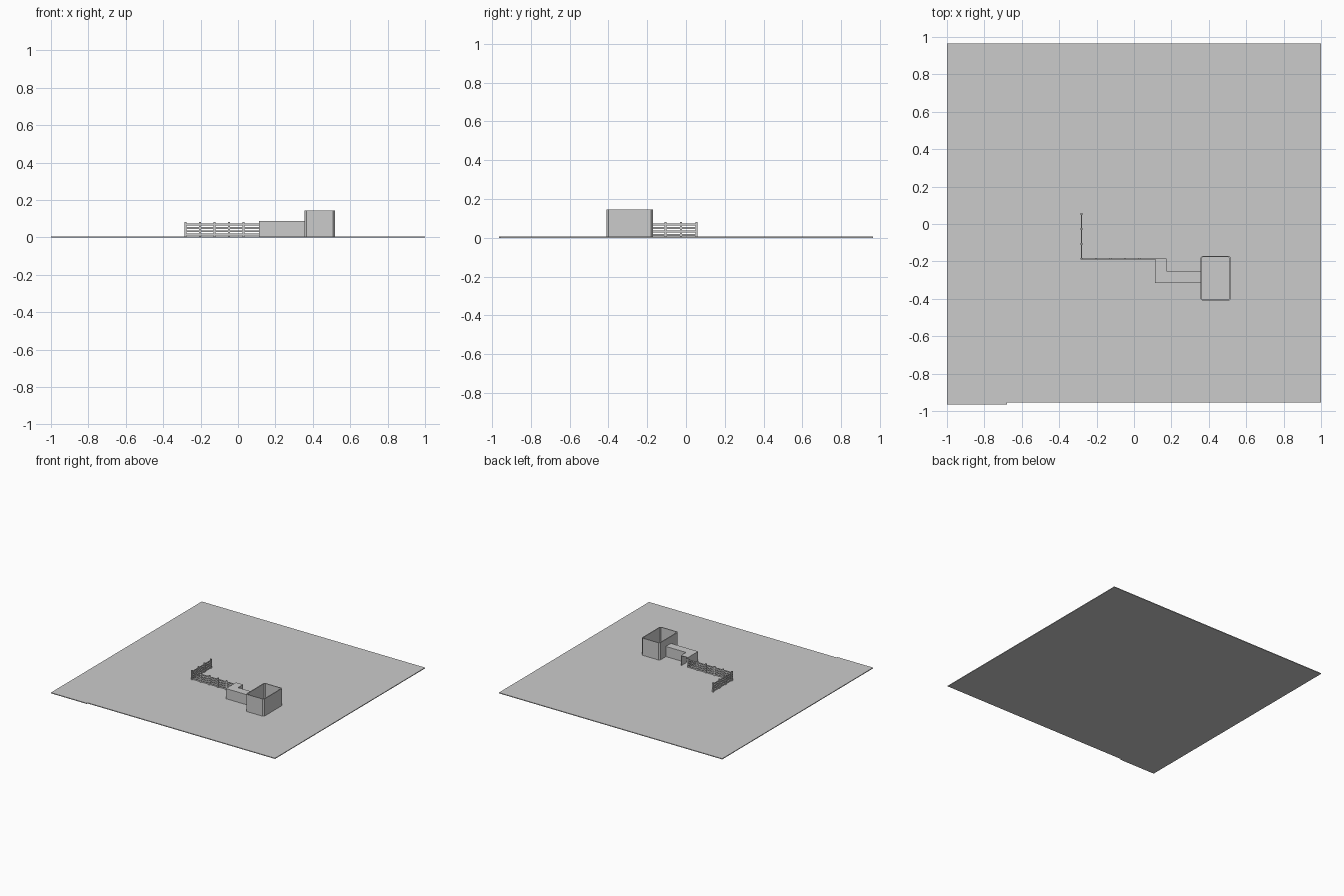
import bpy, bmesh

if "Cube" in bpy.data.objects:
    bpy.data.objects.remove(bpy.data.objects["Cube"])

GROUND = 0.006


def mesh_object(name, bm):
    bmesh.ops.recalc_face_normals(bm, faces=bm.faces)
    me = bpy.data.meshes.new(name)
    bm.to_mesh(me)
    bm.free()
    ob = bpy.data.objects.new(name, me)
    bpy.context.collection.objects.link(ob)
    return ob


def prism(name, outline, z0, z1):
    """Extrude a flat outline upwards into a closed solid."""
    bm = bmesh.new()
    face = bm.faces.new([bm.verts.new((x, y, z0)) for x, y in outline])
    top = bmesh.ops.extrude_face_region(bm, geom=[face])
    for v in top["geom"]:
        if isinstance(v, bmesh.types.BMVert):
            v.co.z = z1
    return mesh_object(name, bm)


def box(name, x0, x1, y0, y1, z0, z1):
    return prism(name, [(x0, y0), (x1, y0), (x1, y1), (x0, y1)], z0, z1)


def chamfered(x0, x1, y0, y1, c):
    return [(x0 + c, y0), (x1 - c, y0), (x1, y0 + c), (x1, y1 - c),
            (x1 - c, y1), (x0 + c, y1), (x0, y1 - c), (x0, y0 + c)]


# Ground slab with a shallow step along the front edge
prism("ground_slab", [(-1, -0.965), (-0.68, -0.965), (-0.68, -0.955),
                      (1, -0.955), (1, 0.965), (-1, 0.965)], 0, GROUND)

# Open-topped room: ring of walls with clipped corners
bm = bmesh.new()
rings = []
for inset, c in ((0, 0.01), (0.007, 0.006)):
    pts = chamfered(0.355 + inset, 0.518 - inset, -0.41 + inset, -0.17 - inset, c)
    for z in (GROUND, 0.145):
        rings.append([bm.verts.new((x, y, z)) for x, y in pts])
for a, b in ((0, 1), (1, 3), (3, 2), (2, 0)):
    for i in range(8):
        j = (i + 1) % 8
        bm.faces.new((rings[a][i], rings[a][j], rings[b][j], rings[b][i]))
mesh_object("room_walls", bm)

# L-shaped covered passage: thin walls and roof, open at its far end
X0, X1, X2 = 0.112, 0.175, 0.355
Y0, Y1, Y2 = -0.315, -0.25, -0.185
T, H = 0.003, 0.088
box("passage_front_wall", X0, X2, Y0, Y0 + T, GROUND, H - T)
box("passage_left_wall", X0, X0 + T, Y0 + T, Y2, GROUND, H - T)
box("passage_back_wall", X1, X2, Y1 - T, Y1, GROUND, H - T)
box("passage_right_wall", X1 - T, X1, Y1 - T, Y2, GROUND, H - T)
prism("passage_roof", [(X0, Y0), (X2, Y0), (X2, Y1), (X1, Y1), (X1, Y2), (X0, Y2)],
      H - T, H)

# Rail fence: long run along x, short run along y
FX, FY, END_X, END_Y = -0.281, -0.186, 0.112, 0.06
for i in range(5):
    x = FX + 0.0775 * i
    box(f"fence_post_long_{i}", x - 0.005, x + 0.005, FY - 0.005, FY + 0.005, GROUND, 0.082)
for i in range(1, 4):
    y = FY + 0.08 * i
    box(f"fence_post_short_{i}", FX - 0.005, FX + 0.005, y - 0.005, y + 0.005, GROUND, 0.082)
for i, z in enumerate((0.015, 0.033, 0.050, 0.068)):
    box(f"fence_rail_long_{i}", FX, END_X, FY - 0.003, FY + 0.003, z - 0.005, z + 0.005)
    box(f"fence_rail_short_{i}", FX - 0.003, FX + 0.003, FY, END_Y, z - 0.005, z + 0.005)
